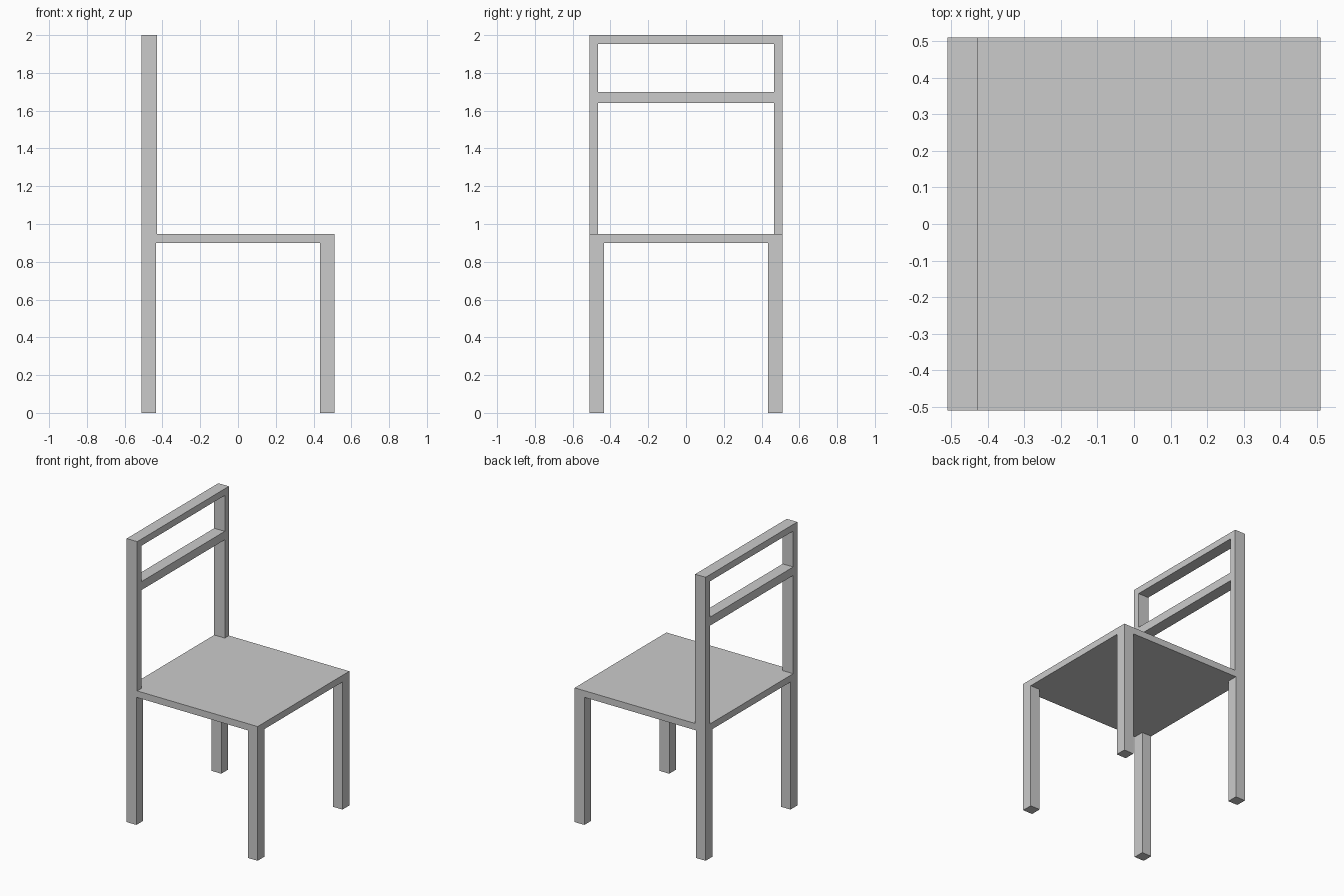
import bpy

if "Cube" in bpy.data.objects:
    bpy.data.objects.remove(bpy.data.objects["Cube"])

H = 0.511          # half width and half depth
LEG = 0.076        # leg thickness
SEAT_Z0, SEAT_Z1 = 0.90, 0.947
POST_X = (-H, -0.429)
POST_Y = 0.465     # inner face of the back posts


def box(name, x, y, z):
    """Axis-aligned box from (min, max) ranges."""
    bpy.ops.mesh.primitive_cube_add(
        size=1, location=[(a + b) / 2 for a, b in (x, y, z)])
    ob = bpy.context.object
    ob.name = name
    ob.scale = [b - a for a, b in (x, y, z)]
    bpy.ops.object.transform_apply(location=False, rotation=False, scale=True)
    return ob


def span(side, inner, outer):
    """Ordered range on the chosen side of the axis."""
    return tuple(sorted((side * inner, side * outer)))


# Seat slab
box("seat", (-H, H), (-H, H), (SEAT_Z0, SEAT_Z1))

# Four legs, and the two back posts above the seat
for side, label in ((-1, "right"), (1, "left")):
    y_leg = span(side, H - LEG, H)
    for end, place in ((-1, "back"), (1, "front")):
        box(f"{place}_leg_{label}", span(end, H - LEG, H), y_leg, (0, SEAT_Z0))
    box(f"back_post_{label}", POST_X, span(side, POST_Y, H), (SEAT_Z1, 1.953))

# Back rails
box("top_rail", POST_X, (-H, H), (1.953, 2.0))
box("middle_rail", POST_X, (-POST_Y, POST_Y), (1.64, 1.70))
